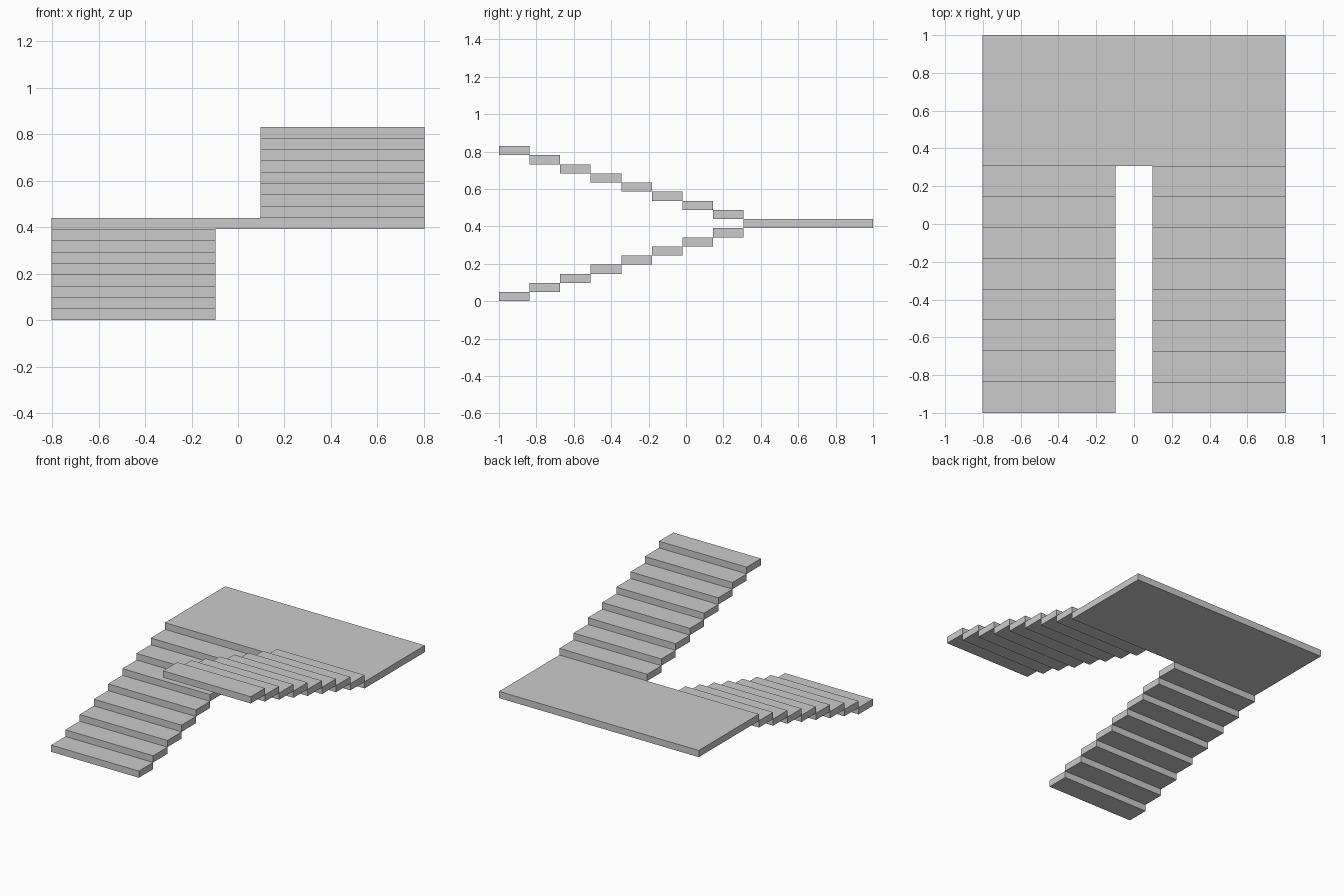
import bpy, bmesh
from mathutils import Vector

if "Cube" in bpy.data.objects:
    bpy.data.objects.remove(bpy.data.objects["Cube"])

STEPS = 8
RISE = 0.83 / (2 * STEPS + 1)      # every tread and the landing share one thickness
X_IN, X_OUT = 0.097, 0.803         # flight edges either side of the well
Y_FRONT, Y_LANDING, Y_BACK = -1.0, 0.308, 1.0
RUN = (Y_LANDING - Y_FRONT) / STEPS


def add_box(bm, lo, hi):
    lo, hi = Vector(lo), Vector(hi)
    verts = bmesh.ops.create_cube(bm, size=1)["verts"]
    bmesh.ops.scale(bm, vec=hi - lo, verts=verts)
    bmesh.ops.translate(bm, vec=(lo + hi) / 2, verts=verts)


def make_object(name, boxes):
    bm = bmesh.new()
    for lo, hi in boxes:
        add_box(bm, lo, hi)
    mesh = bpy.data.meshes.new(name)
    bm.to_mesh(mesh)
    bm.free()
    bpy.context.collection.objects.link(bpy.data.objects.new(name, mesh))


def flight(x0, x1, first_level, direction):
    # direction 1 climbs towards the landing, -1 climbs back to the front
    boxes = []
    for i in range(STEPS):
        row = i if direction > 0 else STEPS - 1 - i
        y, z = Y_FRONT + row * RUN, (first_level + i) * RISE
        boxes.append(((x0, y, z), (x1, y + RUN, z + RISE)))
    return boxes


# Lower flight on the left, rising to the back
make_object("lower_flight", flight(-X_OUT, -X_IN, 0, 1))

# Half landing across the full width
make_object("landing", [((-X_OUT, Y_LANDING, STEPS * RISE),
                         (X_OUT, Y_BACK, (STEPS + 1) * RISE))])

# Upper flight on the right, rising back to the front
make_object("upper_flight", flight(X_IN, X_OUT, STEPS + 1, -1))
